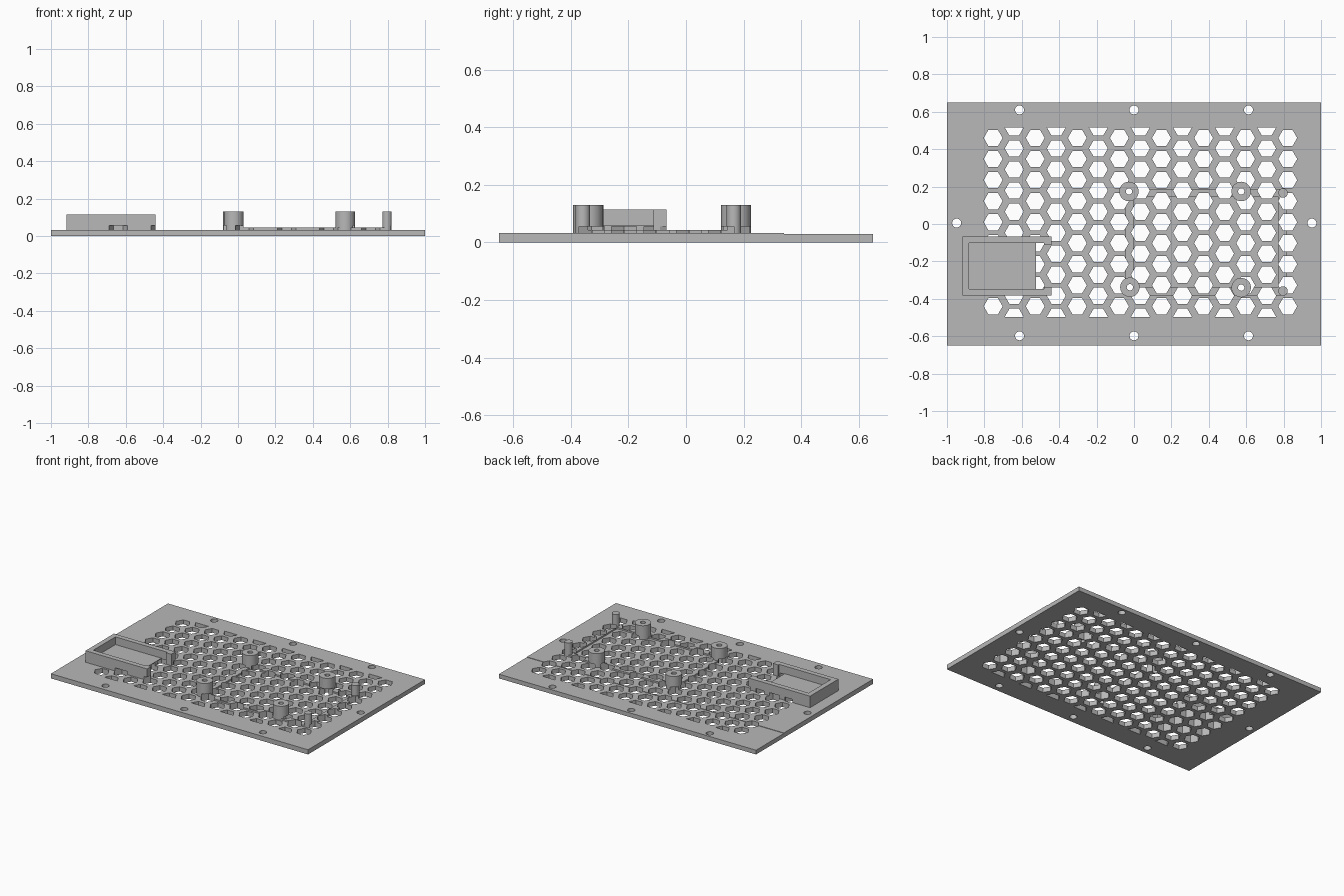
import bpy, bmesh
from math import cos, sin, radians
from mathutils import Vector

cube = bpy.data.objects.get("Cube")
if cube:
    bpy.data.objects.remove(cube, do_unlink=True)

grey = bpy.data.materials.new("plain grey")
grey.use_nodes = True
colour = (0.48, 0.48, 0.48, 1)
grey.diffuse_color = colour
grey.node_tree.nodes["Principled BSDF"].inputs["Base Color"].default_value = colour

TOP = 0.033          # top of the panel
VENT_TOP = 0.055     # vents cut everything up to this height


def solid(name, outlines, sweep):
    """One object made of 3D outlines swept along a vector."""
    bm = bmesh.new()
    for outline in outlines:
        face = bm.faces.new([bm.verts.new(p) for p in outline])
        moved = bmesh.ops.extrude_face_region(bm, geom=[face], use_keep_orig=True)
        verts = [v for v in moved["geom"] if isinstance(v, bmesh.types.BMVert)]
        bmesh.ops.translate(bm, verts=verts, vec=Vector(sweep))
    bmesh.ops.recalc_face_normals(bm, faces=bm.faces)
    mesh = bpy.data.meshes.new(name)
    bm.to_mesh(mesh)
    bm.free()
    mesh.materials.append(grey)
    obj = bpy.data.objects.new(name, mesh)
    bpy.context.collection.objects.link(obj)
    return obj


def flat(points, z):
    return [(x, y, z) for x, y in points]


def arc(x, y, r, sides, start=0, count=None):
    return [(x + r * cos(radians(start + i * 360 / sides)),
             y + r * sin(radians(start + i * 360 / sides)))
            for i in range(count or sides)]


def block(name, x0, x1, y0, y1, z0, z1):
    corners = [(x0, y0), (x1, y0), (x1, y1), (x0, y1)]
    return solid(name, [flat(corners, z0)], (0, 0, z1 - z0))


def activate(obj):
    bpy.ops.object.select_all(action='DESELECT')
    obj.select_set(True)
    bpy.context.view_layer.objects.active = obj


def cut(obj, *cutters):
    activate(obj)
    for cutter in cutters:
        mod = obj.modifiers.new("cut", 'BOOLEAN')
        mod.operation = 'DIFFERENCE'
        mod.solver = 'EXACT'
        mod.object = cutter
        bpy.ops.object.modifier_apply(modifier=mod.name)


# Honeycomb cutter: alternate columns are shifted and end in half cells
PITCH, CELL, LEFT, BOTTOM = 0.1125, 0.0505, -0.753, -0.44
cells = []
for col in range(15):
    x = LEFT + col * PITCH
    if col % 2 == 0:
        cells += [arc(x, BOTTOM + r * PITCH, CELL, 6) for r in range(9)]
    else:
        low = BOTTOM - PITCH / 2
        cells += [arc(x, low + r * PITCH, CELL, 6) for r in range(1, 9)]
        cells.append(arc(x, low, CELL, 6, 0, 4))
        cells.append(arc(x, low + 9 * PITCH, CELL, 6, 180, 4))
vents = solid("vent_cutter", [flat(c, -0.1) for c in cells], (0, 0, 0.1 + VENT_TOP))

# Drill cutter: edge screw holes and bores through the posts
posts = [(-0.027, 0.174), (0.573, 0.174), (-0.022, -0.338), (0.573, -0.34)]
screws = [(x, y) for x in (-0.612, 0, 0.612) for y in (-0.598, 0.61)]
screws += [(-0.948, 0.005), (0.951, 0.005)]
bores = [arc(x, y, 0.024, 24) for x, y in screws]
bores += [arc(x, y, 0.017, 24) for x, y in posts]
drills = solid("drill_cutter", [flat(b, -0.1) for b in bores], (0, 0, 0.4))

# Panel with a slight step down near the back edge
profile = [(-0.65, 0), (0.65, 0), (0.65, 0.03), (0.34, 0.03), (0.34, TOP), (-0.65, TOP)]
panel = solid("panel", [[(-1, y, z) for y, z in profile]], (2, 0, 0))
cut(panel, vents, drills)

# Open-ended tray: walls with inward lips, and a floor
half = [(-0.44, -0.067), (-0.44, -0.112), (-0.481, -0.112), (-0.481, -0.102), (-0.882, -0.102)]
MID = -0.2245
inner = half + [(x, 2 * MID - y) for x, y in reversed(half)]
inner += [(-0.918, 2 * MID + 0.067), (-0.918, -0.067)]
walls = solid("tray_walls", [flat(inner, 0.02)], (0, 0, 0.094))
floor = block("tray_floor", -0.89, -0.524, -0.355, -0.095, 0.02, 0.06)
cut(walls, vents)
cut(floor, vents)

# Low rails framing the board area
rails = [("left_rail", -0.045, -0.002, -0.33, 0.17),
         ("right_rail", 0.772, 0.816, -0.36, 0.166),
         ("back_rail", -0.02, 0.8, 0.144, 0.188),
         ("front_rail", -0.02, 0.8, -0.382, -0.336)]
for name, x0, x1, y0, y1 in rails:
    cut(block(name, x0, x1, y0, y1, 0.02, 0.044), vents, drills)

# Bored mounting posts and slim locating pins
pins = [(0.797, 0.166), (0.797, -0.358)]
for kind, spots, radius in (("mounting_post", posts, 0.052), ("locating_pin", pins, 0.025)):
    for i, (x, y) in enumerate(spots):
        obj = solid(f"{kind}_{i + 1}", [flat(arc(x, y, radius, 32), 0.02)], (0, 0, 0.11))
        cut(obj, vents, drills)
        activate(obj)
        bpy.ops.object.shade_smooth_by_angle(angle=radians(30))

for cutter in (vents, drills):
    bpy.data.objects.remove(cutter, do_unlink=True)
